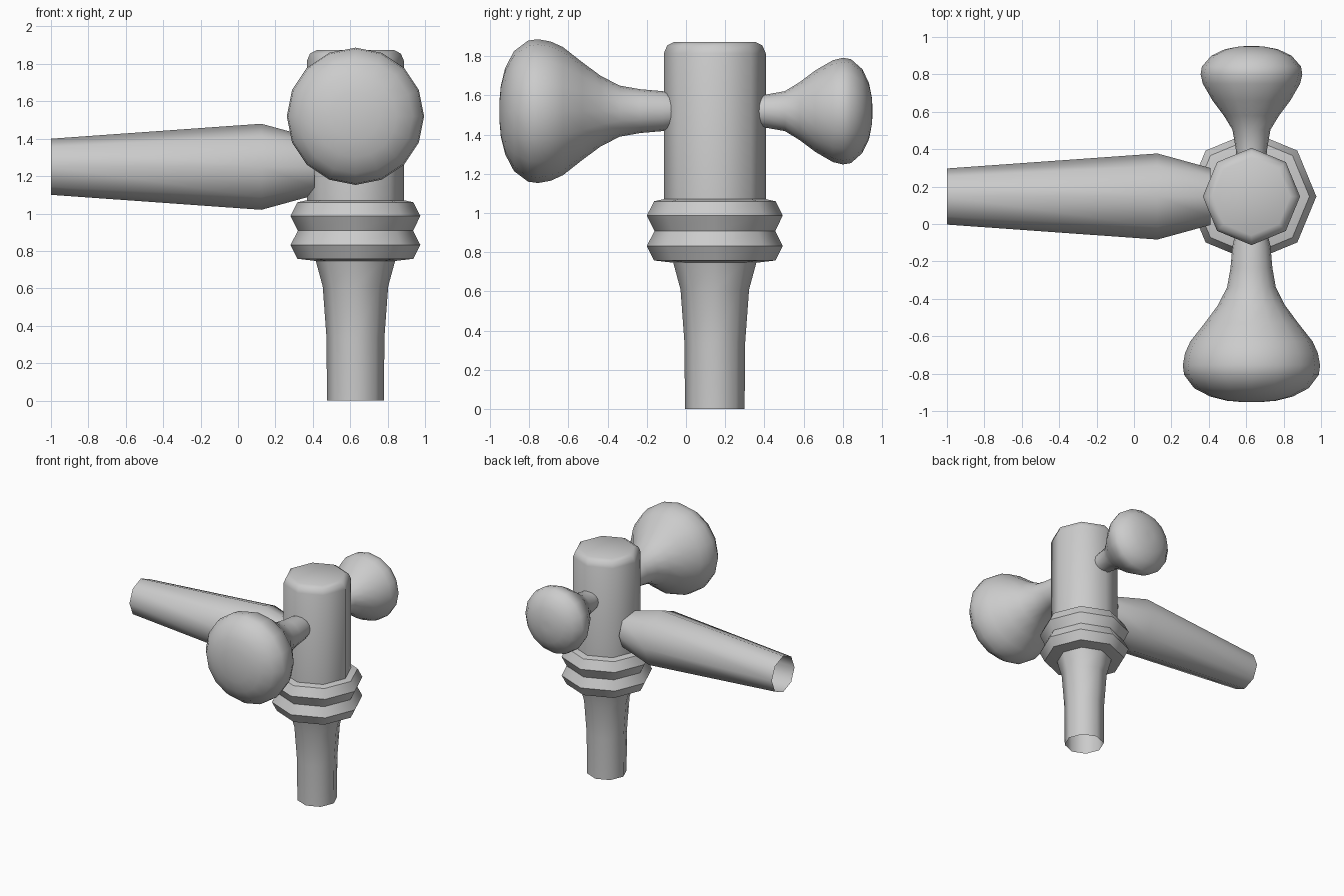
import bpy, bmesh
from math import cos, sin, pi, radians
from mathutils import Vector

if "Cube" in bpy.data.objects:
    bpy.data.objects.remove(bpy.data.objects["Cube"])

CX, CY = 0.628, 0.147      # vertical axis of the tap


def lathe(name, profile, axis, origin, sides=8, start_cap=False, end_cap=False, angle=47):
    """Revolve (position, radius) pairs around an axis line through origin."""
    u, v = {'x': (Vector((0, 1, 0)), Vector((0, 0, 1))),
            'y': (Vector((0, 0, 1)), Vector((1, 0, 0))),
            'z': (Vector((1, 0, 0)), Vector((0, 1, 0)))}[axis]
    w = u.cross(v)
    bm = bmesh.new()
    rings = []
    for t, r in profile:
        rings.append([bm.verts.new(Vector(origin) + w * t
                      + u * (r * cos(2 * pi * i / sides)) + v * (r * sin(2 * pi * i / sides)))
                      for i in range(sides)])
    for a, b in zip(rings, rings[1:]):
        for i in range(sides):
            j = (i + 1) % sides
            bm.faces.new((a[i], a[j], b[j], b[i]))
    if start_cap:
        bm.faces.new(rings[0][::-1])
    if end_cap:
        bm.faces.new(rings[-1])
    bmesh.ops.recalc_face_normals(bm, faces=bm.faces)
    me = bpy.data.meshes.new(name)
    bm.to_mesh(me)
    bm.free()
    ob = bpy.data.objects.new(name, me)
    bpy.context.collection.objects.link(ob)
    bpy.ops.object.select_all(action='DESELECT')
    ob.select_set(True)
    bpy.context.view_layer.objects.active = ob
    bpy.ops.object.shade_smooth_by_angle(angle=radians(angle))
    return ob


# Hollow stem, open at the bottom
lathe("stem", [(0, 0.152), (0.34, 0.155), (0.61, 0.175), (0.75, 0.213)],
      'z', (CX, CY, 0))

# Double collar
lathe("collar", [(0.745, 0.20), (0.758, 0.31), (0.832, 0.347), (0.908, 0.308),
                 (0.987, 0.347), (1.06, 0.31), (1.072, 0.255)],
      'z', (CX, CY, 0), start_cap=True, end_cap=True)

# Upright body with rounded top edge
lathe("body", [(1.06, 0.26), (1.815, 0.26), (1.855, 0.243), (1.873, 0.208)],
      'z', (CX, CY, 0), end_cap=True)

# Open-ended spout
lathe("spout", [(-1, 0.15), (0.125, 0.23), (0.41, 0.152)],
      'x', (0, CY, 1.25))

# Large front knob
lathe("large_knob", [(-0.953, 0.04), (-0.945, 0.13), (-0.923, 0.22), (-0.878, 0.306),
                     (-0.806, 0.36), (-0.755, 0.367), (-0.69, 0.355), (-0.628, 0.327),
                     (-0.53, 0.25), (-0.434, 0.179), (-0.337, 0.13), (-0.235, 0.112),
                     (-0.12, 0.102), (-0.07, 0.09)],
      'y', (CX, 0, 1.52), sides=16, start_cap=True, end_cap=True)

# Small back knob
lathe("small_knob", [(0.36, 0.08), (0.41, 0.085), (0.505, 0.102), (0.58, 0.148),
                     (0.66, 0.208), (0.75, 0.26), (0.80, 0.272), (0.842, 0.265),
                     (0.90, 0.214), (0.934, 0.143), (0.949, 0.066), (0.951, 0.03)],
      'y', (CX, 0, 1.52), sides=16, start_cap=True, end_cap=True)
